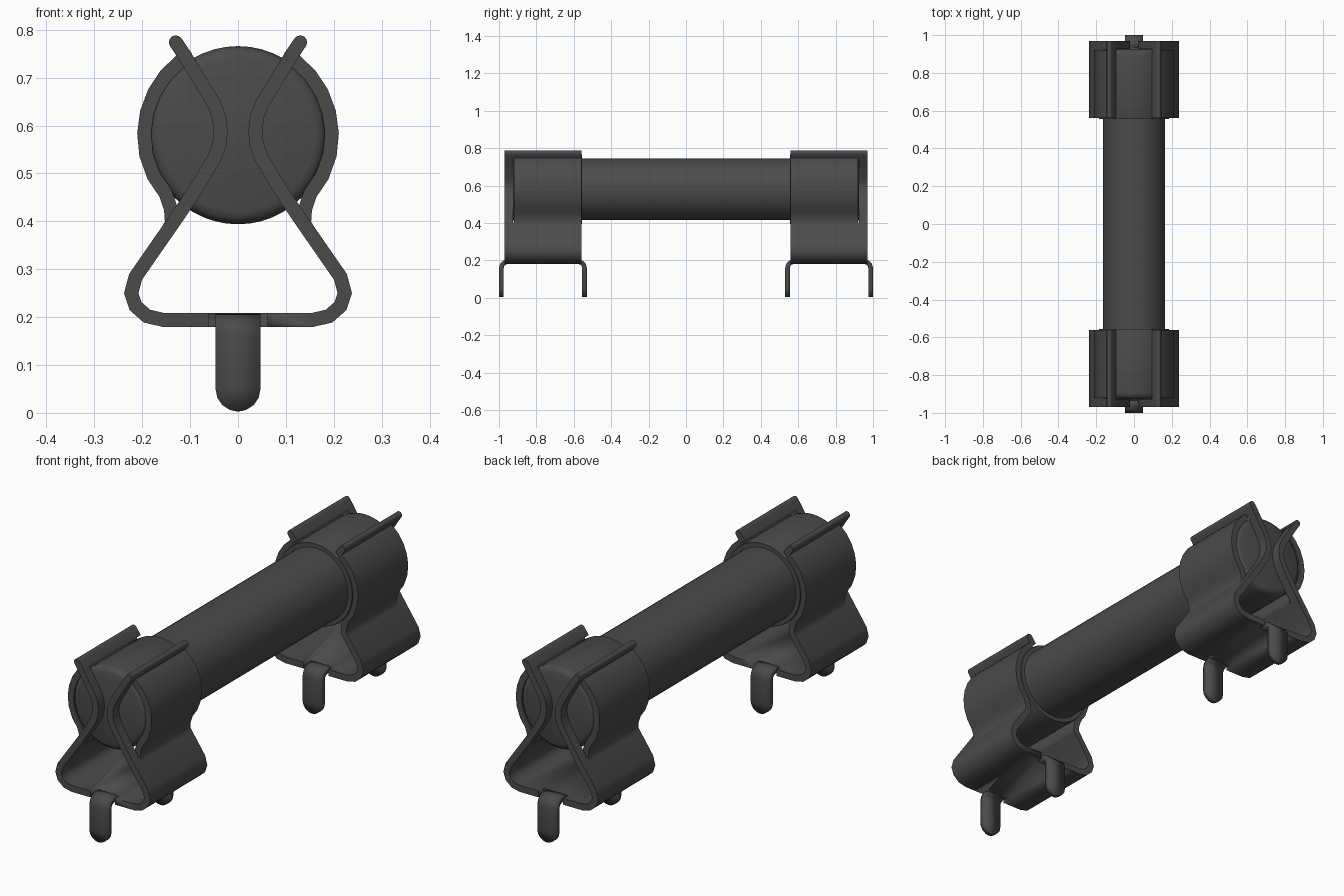
import bpy, bmesh, math
from mathutils import Vector

cube = bpy.data.objects.get("Cube")
if cube:
    bpy.data.objects.remove(cube, do_unlink=True)

AXIS_Z = 0.58      # height of the tube axis
THICK = 0.029      # thickness of the clip metal

grey = bpy.data.materials.new("dark_grey")
grey.use_nodes = True
colour = (0.07, 0.07, 0.07, 1)
grey.diffuse_color = colour
grey.node_tree.nodes["Principled BSDF"].inputs["Base Color"].default_value = colour


def finish(name, bm, angle=40):
    bmesh.ops.recalc_face_normals(bm, faces=bm.faces)
    mesh = bpy.data.meshes.new(name)
    bm.to_mesh(mesh)
    bm.free()
    obj = bpy.data.objects.new(name, mesh)
    bpy.context.collection.objects.link(obj)
    mesh.materials.append(grey)
    bpy.ops.object.select_all(action='DESELECT')
    obj.select_set(True)
    bpy.context.view_layer.objects.active = obj
    bpy.ops.object.shade_smooth_by_angle(angle=math.radians(angle))
    return obj


def ribbon(name, path, y0, y1, round_end=False):
    """Thicken an x-z path into a strip and extrude it along y."""
    pts = [Vector(p) for p in path]
    left, right = [], []
    for i, p in enumerate(pts):
        a = (p - pts[i - 1]).normalized() if i else None
        b = (pts[i + 1] - p).normalized() if i < len(pts) - 1 else None
        a, b = a or b, b or a
        t = (a + b).normalized()
        n = Vector((-t.y, t.x)) * (THICK / 2 / max(t.dot(a), 0.5))
        left.append(p + n)
        right.append(p - n)
    cap = []
    if round_end:
        n = left[-1] - pts[-1]
        f = Vector((n.y, -n.x))
        for k in range(1, 6):
            a = math.pi * k / 6
            cap.append(pts[-1] + n * math.cos(a) + f * math.sin(a))
    bm = bmesh.new()
    face = bm.faces.new([bm.verts.new((p.x, y0, p.y)) for p in left + cap + right[::-1]])
    ext = bmesh.ops.extrude_face_region(bm, geom=[face])
    verts = [v for v in ext["geom"] if isinstance(v, bmesh.types.BMVert)]
    bmesh.ops.translate(bm, vec=(0, y1 - y0, 0), verts=verts)
    return finish(name, bm)


def lathe(name, profile, sides=48):
    """Spin a (radius, y) profile around the tube axis."""
    bm = bmesh.new()
    verts = [bm.verts.new((r, y, AXIS_Z)) for r, y in profile]
    edges = [bm.edges.new(e) for e in zip(verts, verts[1:])]
    bmesh.ops.spin(bm, geom=verts + edges, cent=(0, 0, AXIS_Z), axis=(0, 1, 0),
                   angle=math.tau, steps=sides)
    bmesh.ops.remove_doubles(bm, verts=bm.verts, dist=0.0001)
    return finish(name, bm)


def foot(name, side, outward):
    """Bent solder leg with a rounded tip, hanging from one edge of the base."""
    stations = [(0.16, 0.194, 1), (0.19, 0.193, 1), (0.207, 0.187, 1), (0.218, 0.176, 1),
                (0.222, 0.16, 1), (0.222, 0.05, 1)]
    stations += [(0.222, 0.05 - 0.047 * math.sin(a), math.cos(a))
                 for a in (0.4, 0.8, 1.2, 1.5)]
    bm = bmesh.new()
    rows = []
    for d, z, w in stations:
        y = side * (0.765 + outward * d)
        rows.append([bm.verts.new((sx * 0.047 * w, y, z)) for sx in (-1, 1)])
    for a, b in zip(rows, rows[1:]):
        bm.faces.new((a[0], a[1], b[1], b[0]))
    bmesh.ops.recalc_face_normals(bm, faces=bm.faces)
    obj = finish(name, bm)
    mod = obj.modifiers.new("thickness", 'SOLIDIFY')
    mod.thickness = 0.025
    mod.offset = 0
    bpy.ops.object.modifier_move_to_index(modifier="thickness", index=0)


def cut_slot(obj, side, outward):
    """Notch the base where a leg bends down."""
    bm = bmesh.new()
    bmesh.ops.create_cube(bm, size=1)
    for v in bm.verts:
        v.co.x *= 0.124
        v.co.y = side * (0.765 + outward * (0.22 + v.co.y * 0.1))
        v.co.z = 0.194 + v.co.z * 0.1
    cutter = finish("slot_cutter", bm)
    cutter.hide_render = True
    mod = obj.modifiers.new("slot", 'BOOLEAN')
    mod.operation, mod.object = 'DIFFERENCE', cutter
    bpy.context.view_layer.objects.active = obj
    bpy.ops.object.modifier_apply(modifier="slot")
    bpy.data.objects.remove(cutter, do_unlink=True)


# Half profiles of the clip, on the +x side
leg = [(0, 0.194), (0.155, 0.194), (0.19, 0.202), (0.214, 0.223), (0.223, 0.25),
       (0.214, 0.284), (0.137, 0.395)]
tab = [(0.108, 0.742), (0.115, 0.752), (0.13, 0.774)]
bulge = [(0.15, 0.376), (0.138, 0.395), (0.14, 0.425), (0.151, 0.458), (0.176, 0.495)]
bulge += [(0.196 * math.cos(a), AXIS_Z + 0.196 * math.sin(a))
          for a in (math.radians(d) for d in range(-12, 54, 13))]
bulge += [(0.117, 0.737)]
pinch = [(0.15, 0.376), (0.115, 0.427), (0.081, 0.479), (0.05, 0.531), (0.039, 0.56),
         (0.036, 0.59), (0.04, 0.62), (0.051, 0.647), (0.115, 0.752)]


def flip(path):
    return [(-x, z) for x, z in path]


# Central tube
lathe("tube", [(0.165, -0.6), (0.165, 0.6)])

for end, s in (("front", -1), ("back", 1)):
    # End cap with a rounded rim
    lathe(end + "_cap", [(0, s * 0.555), (0.184, s * 0.555), (0.186, s * 0.56),
                         (0.186, s * 0.895), (0.183, s * 0.91), (0.174, s * 0.92),
                         (0.16, s * 0.925), (0, s * 0.925)])
    # Clip base and the lower sloping legs
    base = ribbon(end + "_clip_base", flip(leg)[:0:-1] + leg[1:], s * 0.56, s * 0.97)
    for edge, o in (("outer", 1), ("inner", -1)):
        cut_slot(base, s, o)
        foot(f"{end}_{edge}_foot", s, o)
    # Gripping arms, end stops and flared lips
    for hand, mirror in (("left", list), ("right", flip)):
        ribbon(f"{end}_{hand}_clip_arm", mirror(bulge), s * 0.56, s * 0.92)
        ribbon(f"{end}_{hand}_end_stop", mirror(pinch), s * 0.926, s * 0.97)
        ribbon(f"{end}_{hand}_clip_lip", mirror(tab), s * 0.56, s * 0.97, True)
